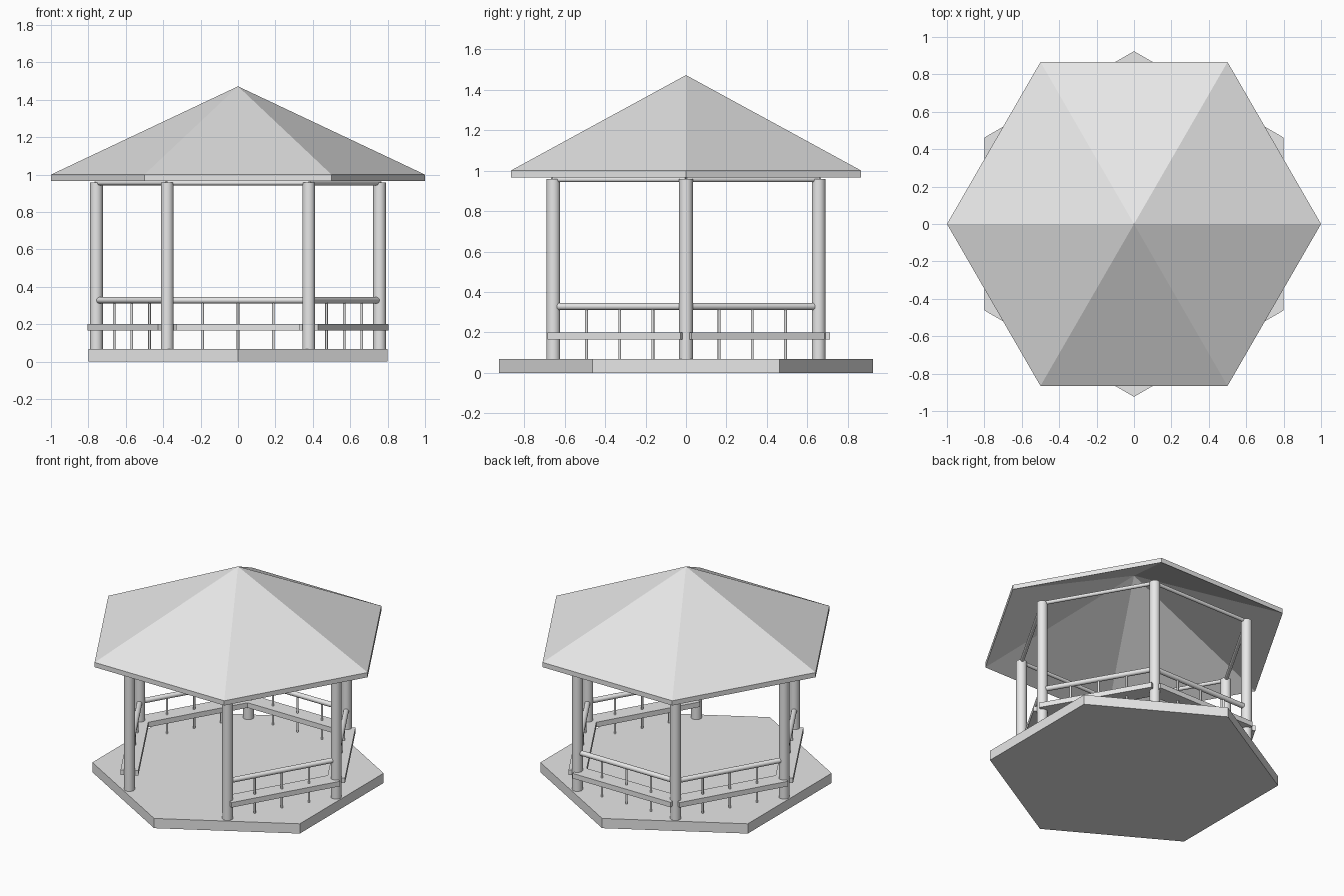
import bpy, bmesh, math
from mathutils import Vector

if "Cube" in bpy.data.objects:
    bpy.data.objects.remove(bpy.data.objects["Cube"], do_unlink=True)

mat = bpy.data.materials.new("light_grey")
mat.use_nodes = True
GREY = (0.8, 0.8, 0.8, 1)
mat.diffuse_color = GREY
mat.node_tree.nodes["Principled BSDF"].inputs["Base Color"].default_value = GREY

POST_R = 0.757                       # ring on which the posts stand
APOTHEM = POST_R * math.cos(math.pi / 6)
FLOOR = 0.068


def finish(obj, name, smooth=False):
    obj.name = obj.data.name = name
    obj.data.materials.append(mat)
    if smooth:
        bpy.ops.object.select_all(action="DESELECT")
        obj.select_set(True)
        bpy.context.view_layer.objects.active = obj
        bpy.ops.object.shade_smooth_by_angle(angle=math.radians(40))
    return obj


def rod(name, a, b, radius, sides=24):
    """Round bar from point a to point b."""
    a, b = Vector(a), Vector(b)
    axis = b - a
    bpy.ops.mesh.primitive_cylinder_add(
        vertices=sides, radius=radius, depth=axis.length, location=(a + b) / 2,
        rotation=axis.to_track_quat("Z", "Y").to_euler())
    return finish(bpy.context.object, name, True)


def polar(radius, degrees, z):
    t = math.radians(degrees)
    return Vector((radius * math.cos(t), radius * math.sin(t), z))


# Six-sided floor slab with corners on the y axis
bm = bmesh.new()
slab = bm.faces.new([bm.verts.new(polar(0.924, 30 + 60 * i, 0)) for i in range(6)])
top = bmesh.ops.extrude_face_region(bm, geom=[slab])
bmesh.ops.translate(bm, vec=(0, 0, FLOOR),
                    verts=[v for v in top["geom"] if isinstance(v, bmesh.types.BMVert)])
bmesh.ops.recalc_face_normals(bm, faces=bm.faces)
mesh = bpy.data.meshes.new("floor")
bm.to_mesh(mesh)
bm.free()
floor = bpy.data.objects.new("floor", mesh)
bpy.context.collection.objects.link(floor)
finish(floor, "floor")

# Hollow pyramid roof: outer and inner skins joined by an upright rim
bm = bmesh.new()
skins = []
for drop in (0, 0.033):
    ring = [bm.verts.new(polar(1, 60 * i, 1 - drop)) for i in range(6)]
    apex = bm.verts.new((0, 0, 1.472 - drop))
    for i in range(6):
        bm.faces.new((ring[i], ring[(i + 1) % 6], apex))
    skins.append(ring)
for i in range(6):
    j = (i + 1) % 6
    bm.faces.new((skins[1][i], skins[1][j], skins[0][j], skins[0][i]))
bmesh.ops.recalc_face_normals(bm, faces=bm.faces)
mesh = bpy.data.meshes.new("roof")
bm.to_mesh(mesh)
bm.free()
roof = bpy.data.objects.new("roof", mesh)
bpy.context.collection.objects.link(roof)
finish(roof, "roof")

# Posts, top beams, and railing with bench on every side but the front
for i in range(6):
    start, end = 60 * i, 60 * i + 60
    rod(f"post_{i}", polar(POST_R, start, FLOOR - 0.01), polar(POST_R, start, 0.958), 0.034)
    rod(f"top_beam_{i}", polar(POST_R, start, 0.9555), polar(POST_R, end, 0.9555), 0.0125)
    if i == 4:
        continue                     # open entrance
    rod(f"hand_rail_{i}", polar(POST_R, start, 0.328), polar(POST_R, end, 0.328), 0.017)
    for k in (1, 2, 3):
        foot = polar(POST_R, start, FLOOR - 0.005).lerp(polar(POST_R, end, FLOOR - 0.005), k / 4)
        rod(f"baluster_{i}_{k}", foot, (foot.x, foot.y, 0.328), 0.007, 12)
    bpy.ops.mesh.primitive_cube_add(size=1, location=polar(APOTHEM, start + 30, 0.183),
                                    rotation=(0, 0, math.radians(start + 30)))
    bench = bpy.context.object
    bench.scale = (0.113, POST_R, 0.035)
    finish(bench, f"bench_{i}")
